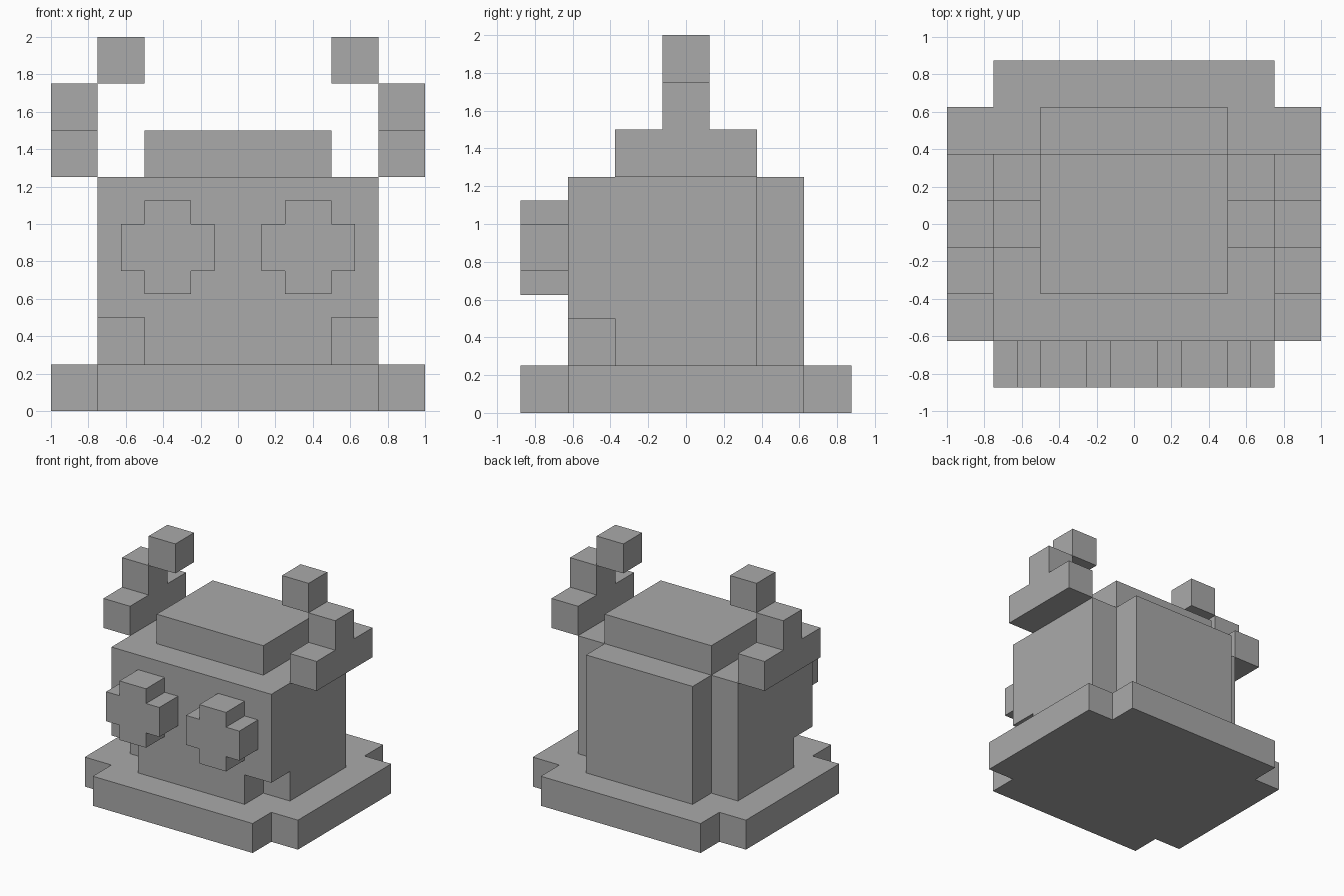
import bpy
import bmesh

cube = bpy.data.objects.get("Cube")
if cube:
    bpy.data.objects.remove(cube, do_unlink=True)

U = 0.125  # half a block; all sizes below are counted in this unit

grey = bpy.data.materials.new("plain_grey")
grey.use_nodes = True
grey.diffuse_color = (0.4, 0.4, 0.4, 1)
grey.node_tree.nodes["Principled BSDF"].inputs["Base Color"].default_value = (0.4, 0.4, 0.4, 1)


def prism(name, outline, axis, lo, hi):
    """Extrude a flat outline along an axis from lo to hi."""
    place = {"x": lambda u, v, d: (d, u, v),
             "y": lambda u, v, d: (u, d, v),
             "z": lambda u, v, d: (u, v, d)}[axis]
    bm = bmesh.new()
    verts = [bm.verts.new([c * U for c in place(u, v, lo)]) for u, v in outline]
    face = bm.faces.new(verts)
    new = bmesh.ops.extrude_face_region(bm, geom=[face])["geom"]
    bmesh.ops.translate(bm, vec=[c * U for c in place(0, 0, hi - lo)],
                        verts=[g for g in new if isinstance(g, bmesh.types.BMVert)])
    bmesh.ops.recalc_face_normals(bm, faces=bm.faces)
    mesh = bpy.data.meshes.new(name)
    bm.to_mesh(mesh)
    bm.free()
    mesh.materials.append(grey)
    obj = bpy.data.objects.new(name, mesh)
    bpy.context.collection.objects.link(obj)
    return obj


def mirrored(half):
    """Complete a right-hand half outline across u = 0."""
    return half + [(-u, v) for u, v in reversed(half)]


def rect(u0, u1, v0, v1):
    return [(u0, v0), (u1, v0), (u1, v1), (u0, v1)]


def cross(cu, cv, wide, high, step):
    """Square-cornered cross outline around a centre."""
    half = [(wide - step, -high), (wide - step, step - high), (wide, step - high),
            (wide, high - step), (wide - step, high - step), (wide - step, high)]
    return [(cu + u, cv + v) for u, v in mirrored(half)]


# Base plate with notched corners
prism("base", cross(0, 0, 8, 7, 2), "z", 0, 2)

# Body with a narrower slab at the back
body = prism("body", mirrored([(6, -5), (6, 3), (4, 3), (4, 5)]), "z", 2, 10)

# Notches in the lower front corners of the body
for side in (-1, 1):
    cutter = prism("notch_cutter", rect(*sorted((side * 4, side * 7)), -6, -3), "z", 1, 4)
    cutter.hide_render = True
    mod = body.modifiers.new("notch", "BOOLEAN")
    mod.operation = "DIFFERENCE"
    mod.solver = "EXACT"
    mod.object = cutter
    bpy.context.view_layer.objects.active = body
    bpy.ops.object.modifier_apply(modifier=mod.name)
    bpy.data.objects.remove(cutter, do_unlink=True)

# Raised cap on the head
prism("cap", rect(-4, 4, -3, 3), "z", 10, 12)

# Eyes and horns on each side
for name, side in (("right", -1), ("left", 1)):
    prism(name + "_eye", cross(side * 3, 7, 2, 2, 1), "y", -7, -5)
    prism(name + "_horn", mirrored([(3, 10), (3, 12), (1, 12), (1, 14)]),
          "x", side * 6, side * 8)
    prism(name + "_horn_tip", rect(-1, 1, 14, 16), "x", side * 4, side * 6)
